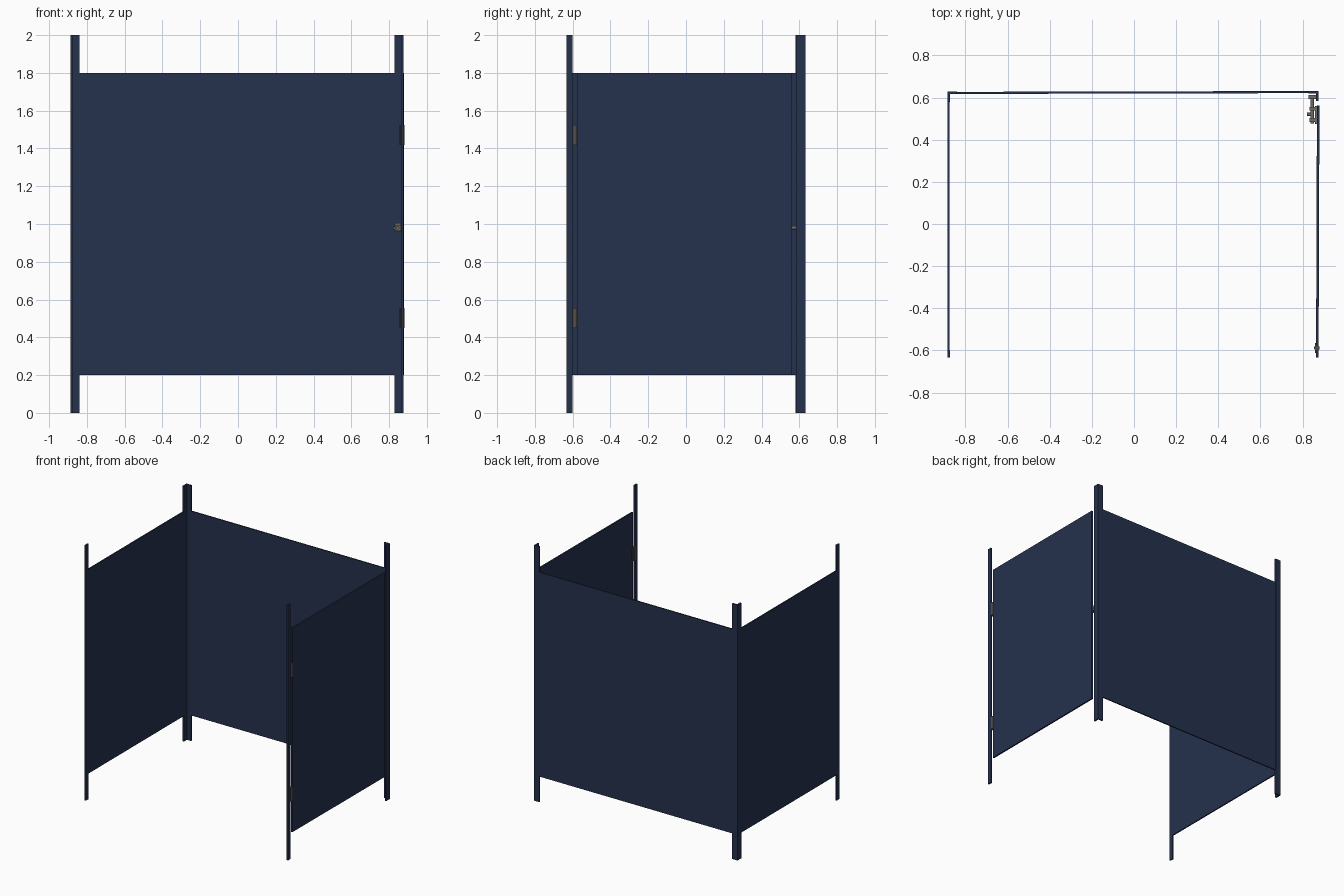
import bpy, bmesh, math
from mathutils import Vector

if "Cube" in bpy.data.objects:
    bpy.data.objects.remove(bpy.data.objects["Cube"])


def material(name, rgb):
    m = bpy.data.materials.new(name)
    m.diffuse_color = (*rgb, 1)
    m.use_nodes = True
    m.node_tree.nodes["Principled BSDF"].inputs["Base Color"].default_value = m.diffuse_color
    return m


NAVY = material("navy blue", (0.018, 0.031, 0.075))
STEEL = material("dull steel", (0.16, 0.145, 0.125))
DARK = material("dark steel", (0.085, 0.078, 0.068))


def prism(name, outline, z0, z1, mat):
    """Vertical extrusion of a plan outline."""
    bm = bmesh.new()
    f = bm.faces.new([bm.verts.new((x, y, z0)) for x, y in outline])
    top = bmesh.ops.extrude_face_region(bm, geom=[f])["geom"]
    bmesh.ops.translate(bm, vec=(0, 0, z1 - z0),
                        verts=[v for v in top if isinstance(v, bmesh.types.BMVert)])
    bmesh.ops.recalc_face_normals(bm, faces=bm.faces)
    me = bpy.data.meshes.new(name)
    bm.to_mesh(me)
    bm.free()
    me.materials.append(mat)
    ob = bpy.data.objects.new(name, me)
    bpy.context.collection.objects.link(ob)
    return ob


def box(name, x0, x1, y0, y1, z0, z1, mat):
    return prism(name, [(x0, y0), (x1, y0), (x1, y1), (x0, y1)], z0, z1, mat)


def cylinder(name, p, q, r, mat, sides=16):
    p, q = Vector(p), Vector(q)
    bpy.ops.mesh.primitive_cylinder_add(vertices=sides, radius=r, depth=(q - p).length,
                                        location=(p + q) / 2)
    ob = bpy.context.object
    ob.name = name
    ob.rotation_euler = (q - p).to_track_quat('Z', 'Y').to_euler()
    ob.data.materials.append(mat)
    bpy.ops.object.shade_smooth_by_angle(angle=math.radians(40))
    return ob


def corner_post(name, x, s, y):
    """Angle-section post; s points along x into the stall."""
    t, w = 0.012, 0.047
    prism(name, [(x, y), (x + s * w, y), (x + s * w, y - t), (x + s * t, y - t),
                 (x + s * t, y - w - 0.002), (x, y - w - 0.002)], 0, 2, NAVY)


# Posts
corner_post("back_left_post", -0.886, 1, 0.628)
corner_post("back_right_post", 0.876, -1, 0.632)
box("front_left_post", -0.886, -0.874, -0.633, -0.600, 0, 2, NAVY)
box("front_right_post", 0.864, 0.876, -0.633, -0.600, 0, 2, NAVY)

# Wall panels; the back one is very slightly skewed
box("left_panel", -0.885, -0.875, -0.602, 0.582, 0.2, 1.8, NAVY)
prism("back_panel", [(-0.842, 0.617), (0.832, 0.621), (0.832, 0.631), (-0.842, 0.627)],
      0.2, 1.8, NAVY)

# Door with gaps at hinge and latch sides
prism("door", [(0.864, -0.577), (0.876, -0.577), (0.880, 0.562), (0.868, 0.562)],
      0.2, 1.8, NAVY)

# Hinges: barrel and leaves bridging post and door
for tag, z in (("lower", 0.502), ("upper", 1.472)):
    cylinder(tag + "_hinge_barrel", (0.868, -0.588, z - 0.053), (0.868, -0.588, z + 0.053),
             0.0135, DARK)
    box(tag + "_hinge_leaf", 0.860, 0.864, -0.612, -0.564, z - 0.05, z + 0.05, DARK)

# Sliding latch on the inside of the door
box("latch_plate", 0.860, 0.868, 0.474, 0.560, 0.958, 1.002, STEEL)
for i, y in enumerate((0.484, 0.538)):
    box(f"latch_guide_{i}", 0.832, 0.862, y, y + 0.018, 0.964, 0.996, STEEL)
cylinder("latch_bolt", (0.846, 0.476, 0.98), (0.846, 0.606, 0.98), 0.009, STEEL)
cylinder("latch_knob", (0.846, 0.520, 0.98), (0.822, 0.520, 0.975), 0.008, STEEL)
box("latch_keeper", 0.828, 0.864, 0.592, 0.613, 0.960, 1.004, STEEL)
